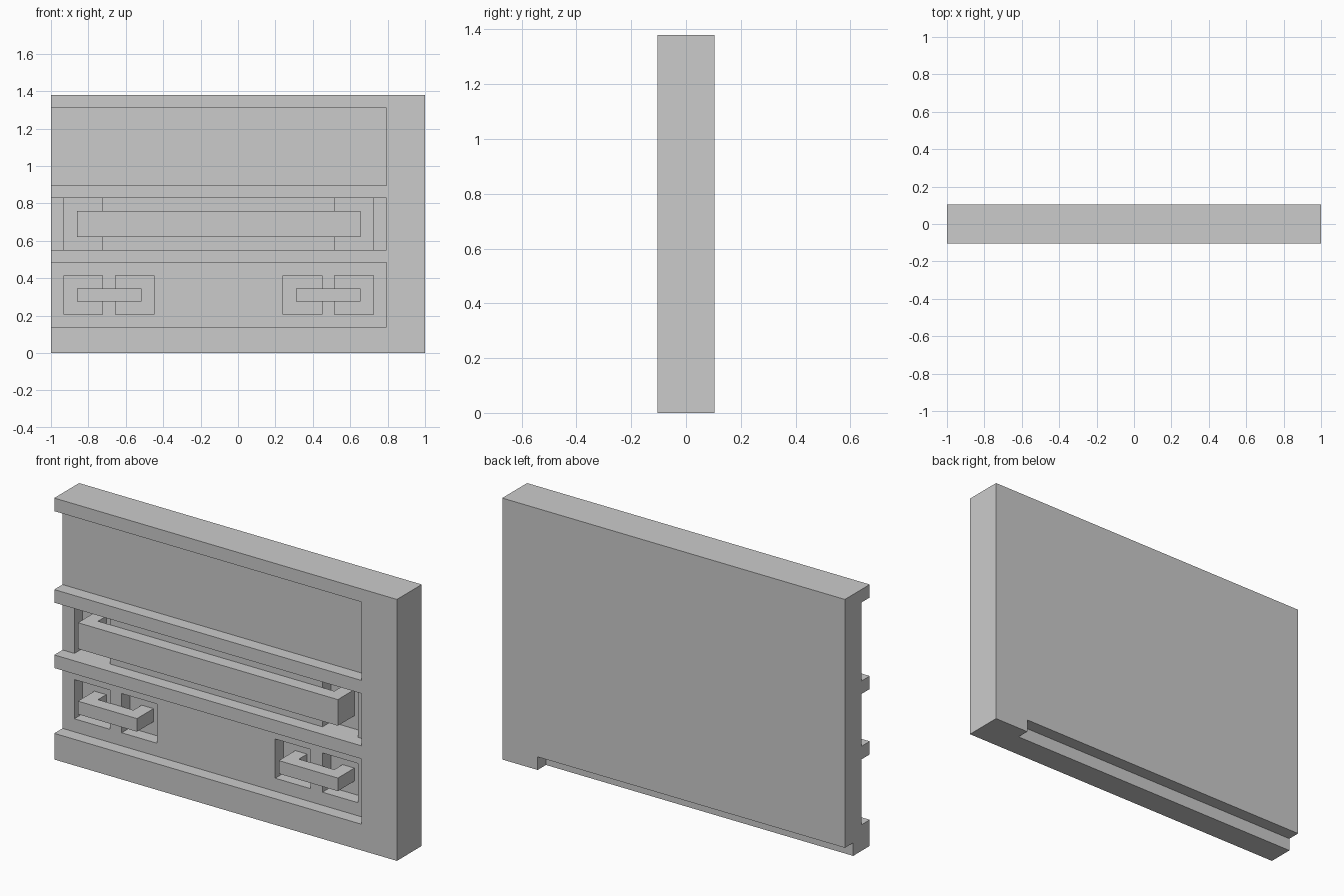
import bpy, bmesh
from mathutils import Matrix

if "Cube" in bpy.data.objects:
    bpy.data.objects.remove(bpy.data.objects["Cube"])

U = 2 / 29            # the model sits on a 29 x 3 x 20 unit lattice
W, D, H = 29, 3, 20


def prism(name, outline, z0, z1):
    """Extrude an (x, depth) outline from z0 to z1, in lattice units."""
    bm = bmesh.new()
    face = bm.faces.new([bm.verts.new((x, y, z0)) for x, y in outline])
    top = bmesh.ops.extrude_face_region(bm, geom=[face])["geom"]
    verts = [v for v in top if isinstance(v, bmesh.types.BMVert)]
    bmesh.ops.translate(bm, verts=verts, vec=(0, 0, z1 - z0))
    bmesh.ops.recalc_face_normals(bm, faces=bm.faces[:])
    mesh = bpy.data.meshes.new(name)
    bm.to_mesh(mesh)
    bm.free()
    obj = bpy.data.objects.new(name, mesh)
    bpy.context.collection.objects.link(obj)
    return obj


def box(name, x0, x1, y0, y1, z0, z1):
    return prism(name, [(x0, y0), (x1, y0), (x1, y1), (x0, y1)], z0, z1)


def cut(target, *bounds):
    cutter = box("cutter", *bounds)
    cutter.hide_render = True
    mod = target.modifiers.new("cut", "BOOLEAN")
    mod.operation = "DIFFERENCE"
    mod.solver = "EXACT"
    mod.object = cutter
    bpy.context.view_layer.objects.active = target
    bpy.ops.object.modifier_apply(modifier=mod.name)
    bpy.data.objects.remove(cutter)


def handle(name, x0, x1, z0, z1):
    """C-shaped handle: front bar with a post reaching back at each end."""
    return prism(name, [(x0, 0), (x1, 0), (x1, 2), (x1 - 1, 2), (x1 - 1, 1),
                        (x0 + 1, 1), (x0 + 1, 2), (x0, 2)], z0, z1)


# Slab with three front recesses, open at the left end
panel = box("panel", 0, W, 0, D, 0, H)
for z0, z1 in [(2, 7), (8, 12), (13, 19)]:
    cut(panel, -1, 26, -1, 1, z0, z1)

# Deeper pockets behind the handle posts
for x in (1, 22):
    cut(panel, x, x + 3, 0.5, 2, 8, 12)
for x in (1, 5, 18, 22):
    cut(panel, x, x + 3, 0.5, 2, 3, 6)

# Rebate along the bottom back edge
cut(panel, -1, 26, 2, D + 1, -1, 1)

# Handles
parts = [panel,
         handle("long_handle", 2, 24, 9, 11),
         handle("left_handle", 2, 7, 4, 5),
         handle("right_handle", 19, 24, 4, 5)]

# Scale the lattice to size and centre it
for obj in parts:
    obj.data.transform(Matrix.Scale(U, 4) @ Matrix.Translation((-W / 2, -D / 2, 0)))
